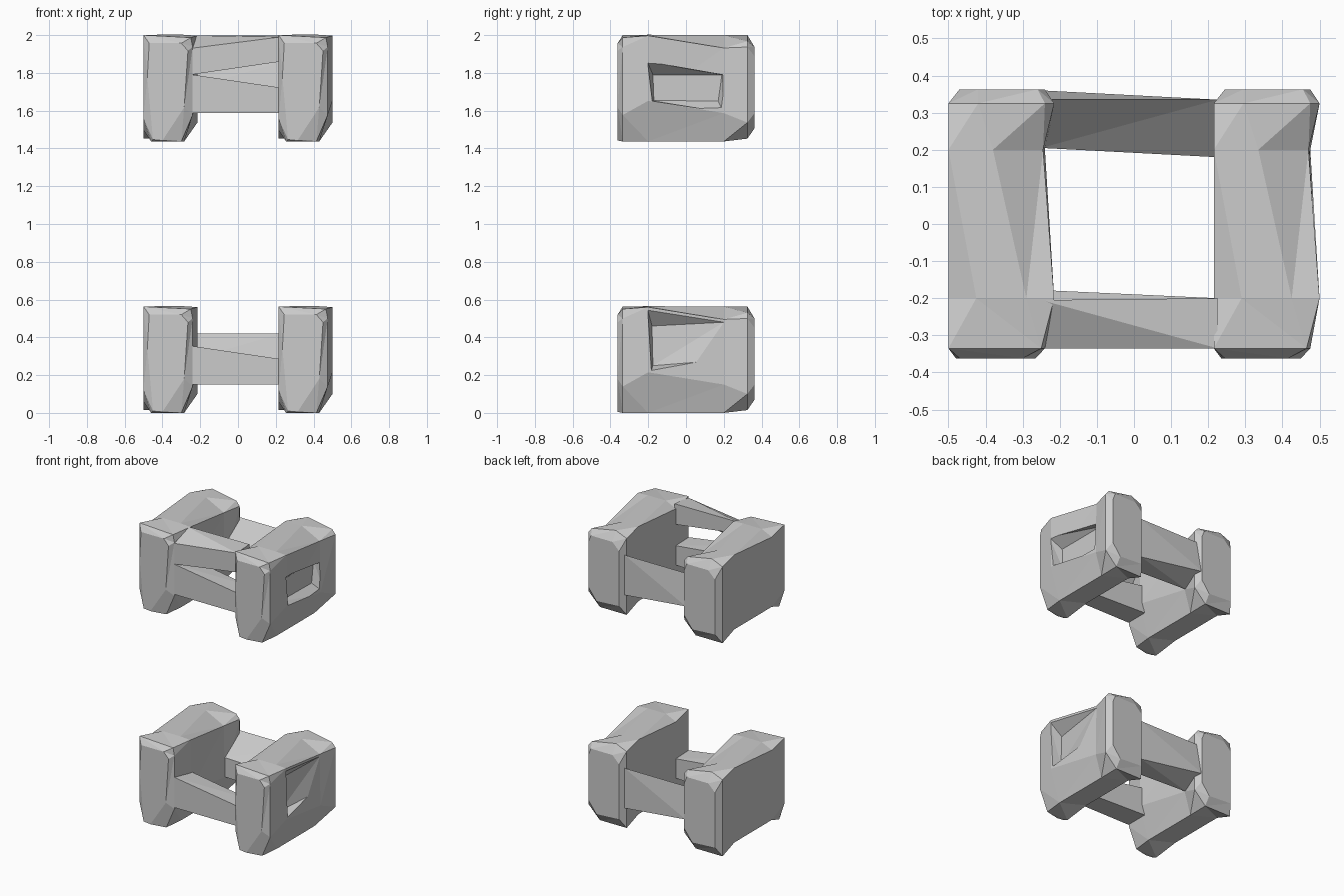
import bpy, bmesh

if "Cube" in bpy.data.objects:
    bpy.data.objects.remove(bpy.data.objects["Cube"])

LIFT = 1.437     # height of the upper frame above the lower one
SHIFT = 0.715    # spacing from the left rail to the right rail

# cross-sections of a rail: y, then (x, z) points round the section
RAIL = [
    (-.362, [(-.45, .01), (-.40, .005), (-.285, .18), (-.265, .48), (-.30, .52), (-.47, .52), (-.48, .34)]),
    (-.335, [(-.46, 0), (-.30, 0), (-.24, .14), (-.24, .50), (-.25, .55), (-.5, .563), (-.5, .12)]),
    (-.20, [(-.5, .06), (-.285, 0), (-.215, .215), (-.215, .56), (-.29, .565), (-.425, .565), (-.5, .53)]),
    (.20, [(-.5, .06), (-.285, 0), (-.24, .15), (-.245, .495), (-.38, .563), (-.5, .563), (-.5, .30)]),
    (.325, [(-.5, .015), (-.30, .015), (-.215, .10), (-.215, .50), (-.24, .53), (-.42, .563), (-.5, .53)]),
    (.363, [(-.47, .08), (-.30, .07), (-.24, .15), (-.24, .45), (-.26, .50), (-.42, .50), (-.47, .45)]),
]


def finish(bm, name):
    bmesh.ops.recalc_face_normals(bm, faces=bm.faces)
    me = bpy.data.meshes.new(name)
    bm.to_mesh(me)
    bm.free()
    ob = bpy.data.objects.new(name, me)
    bpy.context.collection.objects.link(ob)
    return ob


def loft(name, rings):
    bm = bmesh.new()
    rows = [[bm.verts.new(p) for p in r] for r in rings]
    n = len(rows[0])
    for a, b in zip(rows, rows[1:]):
        for i in range(n):
            j = (i + 1) % n
            bm.faces.new((a[i], a[j], b[j], b[i]))
    bm.faces.new(rows[0])
    bm.faces.new(rows[-1])
    bmesh.ops.triangulate(bm, faces=bm.faces)
    return finish(bm, name)


def hull(name, pts):
    bm = bmesh.new()
    vs = [bm.verts.new(p) for p in pts]
    bmesh.ops.convex_hull(bm, input=vs)
    return finish(bm, name)


def rail(name, dx, dz):
    return loft(name, [[(x + dx, y, z + dz) for x, z in sec] for y, sec in RAIL])


def bar(name, left, right, dz):
    # left and right ends given as (y, z) sections
    return loft(name, [[(x, y, z + dz) for y, z in s] for x, s in ((-.25, left), (.225, right))])


def cut(ob, cutter):
    m = ob.modifiers.new("recess", 'BOOLEAN')
    m.operation = 'DIFFERENCE'
    m.solver = 'EXACT'
    m.object = cutter
    cutter.hide_render = True
    cutter.hide_viewport = True
    cutter.display_type = 'WIRE'


rails = {}
for level, dz in (("lower", 0), ("upper", LIFT)):
    # side rails
    rails[level + "_left"] = rail(level + "_left_rail", 0, dz)
    rails[level + "_right"] = rail(level + "_right_rail", SHIFT, dz)
    # front and back cross bars, tops falling towards the inside
    bar(level + "_front_bar",
        [(-.335, .15), (-.335, .355), (-.178, .34), (-.178, .15)],
        [(-.335, .15), (-.335, .285), (-.20, .28), (-.20, .15)], dz)
    bar(level + "_back_bar",
        [(.36, .21), (.335, .42), (.205, .28), (.205, .15)],
        [(.335, .15), (.335, .42), (.18, .28), (.18, .15)], dz)

# twisted top beam across the front of the upper frame
bar("upper_front_beam",
    [(-.335, 1.79), (-.335, 1.93), (-.205, 1.998), (-.205, 1.92)],
    [(-.335, 1.86), (-.335, 1.99), (-.20, 1.998), (-.20, 1.86)], 0)

# slanted pocket in the outer face of the upper right rail
outer = [(-.205, 1.86), (.2, 1.79), (.2, 1.59), (-.18, 1.65)]
inner = [(-.175, 1.79), (.19, 1.79), (.17, 1.65), (-.17, 1.655)]
cut(rails["upper_right"], hull("pocket_cutter",
    [(.51, y, z) for y, z in outer] + [(.43, y, z) for y, z in inner]))

# tapering recess under the top edge of the lower right rail
cut(rails["lower_right"], hull("notch_cutter",
    [(.51, -.205, .555), (.51, -.185, .22), (.43, -.18, .46), (.44, -.175, .25),
     (.51, .2, .49), (.47, .2, .48), (.51, .2, .28)]))
